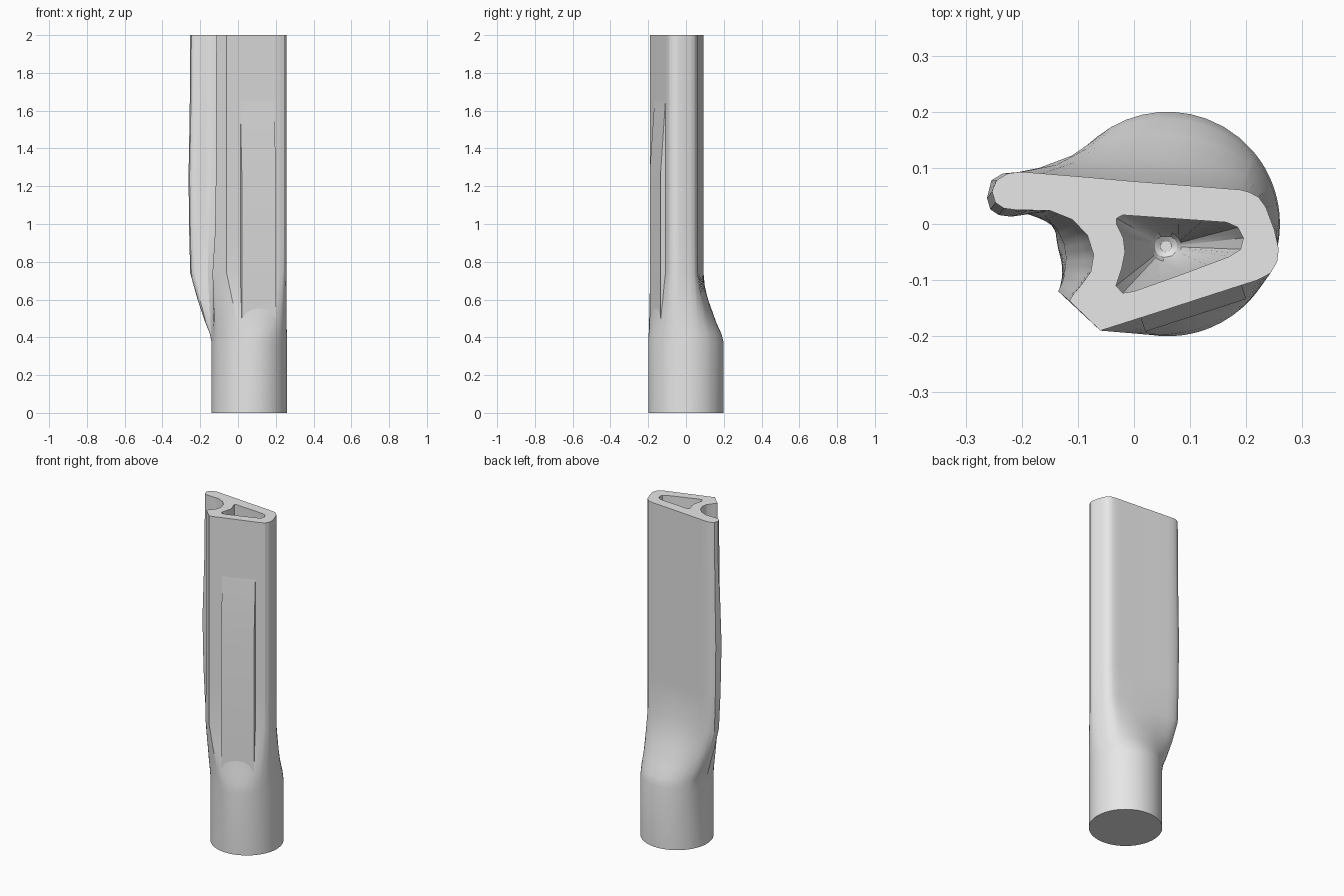
import bpy, bmesh, math
from mathutils import Vector

cube = bpy.data.objects.get("Cube")
if cube:
    bpy.data.objects.remove(cube, do_unlink=True)

grey = bpy.data.materials.new("plain_grey")
grey.use_nodes = True
grey.diffuse_color = (0.8, 0.8, 0.8, 1)
grey.node_tree.nodes["Principled BSDF"].inputs["Base Color"].default_value = (0.8, 0.8, 0.8, 1)


def finish(name, bm, angle):
    bmesh.ops.recalc_face_normals(bm, faces=bm.faces)
    mesh = bpy.data.meshes.new(name)
    bm.to_mesh(mesh)
    bm.free()
    mesh.materials.append(grey)
    ob = bpy.data.objects.new(name, mesh)
    bpy.context.collection.objects.link(ob)
    bpy.ops.object.select_all(action='DESELECT')
    ob.select_set(True)
    bpy.context.view_layer.objects.active = ob
    bpy.ops.object.shade_smooth_by_angle(angle=math.radians(angle))
    return ob


def loft(bm, rings):
    """Skin a stack of rings, returning the rings of vertices."""
    rows = [[bm.verts.new(p) for p in ring] for ring in rings]
    for a, b in zip(rows, rows[1:]):
        for i in range(len(a)):
            j = (i + 1) % len(a)
            bm.faces.new((a[i], a[j], b[j], b[i]))
    return rows


def subdivide(points, n):
    """Add evenly spaced points along each side of a closed outline."""
    out = []
    for i, p in enumerate(points):
        q = points[(i + 1) % len(points)]
        out += [Vector(p).lerp(Vector(q), k / n) for k in range(n)]
    return out


# Outline of the upper blade: x, y and the matching angle on the round base
FRONT = [(-0.06, -0.19, -99), (0.05, -0.155, -82), (0.13, -0.129, -68), (0.22, -0.1, -48)]
NOSE = [(0.243, -0.088, -36), (0.255, -0.068, -25), (0.258, -0.045, -14), (0.25, -0.01, -2),
        (0.235, 0.03, 10), (0.222, 0.048, 20), (0.205, 0.057, 30), (0.19, 0.061, 40)]
BACK = [(0.09, 0.069, 70), (0.0, 0.076, 95), (-0.09, 0.084, 120), (-0.2, 0.093, 145)]
LOBE = [(-0.225, 0.09, 152), (-0.245, 0.078, 160), (-0.253, 0.058, 168),
        (-0.247, 0.038, 174), (-0.232, 0.028, 178), (-0.21, 0.025, 180)]
GROOVE = [(-0.15, 0.024, 183), (-0.11, 0.008, 186), (-0.083, -0.02, 189), (-0.072, -0.055, 192),
          (-0.077, -0.085, 195), (-0.095, -0.11, 199), (-0.108, -0.125, 203), (-0.115, -0.137, 207)]
# The groove becomes shallower toward its lower end
GROOVE_LOW = [(-0.16, 0.015), (-0.137, -0.01), (-0.125, -0.035), (-0.121, -0.06),
              (-0.123, -0.08), (-0.126, -0.1), (-0.132, -0.113), (-0.135, -0.12)]


def section(z, round_mix, groove_mix, bulge):
    lobe = [(x - 0.009 * bulge, y - 0.012 * bulge * (y < 0.07), a) for x, y, a in LOBE]
    groove = [(x + (u - x) * groove_mix, y + (v - y) * groove_mix, a)
              for (x, y, a), (u, v) in zip(GROOVE, GROOVE_LOW)]
    lx, ly, _ = groove[-1]
    bevel = [(lx + (-0.06 - lx) * t, ly + (-0.19 - ly) * t, 207 + 54 * t) for t in (0.33, 0.67)]
    pts = FRONT + NOSE + BACK + lobe + groove + bevel + [(-0.06, -0.19, 261)]
    ring = []
    for p, q in zip(pts, pts[1:]):
        for k in range(3):
            x, y, a = Vector(p).lerp(Vector(q), k / 3)
            a = math.radians(a)
            c = Vector((0.06 + 0.2 * math.cos(a), 0.2 * math.sin(a), z))
            ring.append(Vector((x, y, z)).lerp(c, round_mix))
    return ring


# Handle body: round base blending into the grooved blade
bm = bmesh.new()
outer = loft(bm, [section(*s) for s in (
    (0, 1, 1, 0), (0.37, 1, 1, 0), (0.42, 0.9, 1, 0), (0.48, 0.68, 1, 0), (0.6, 0.33, 1, 0),
    (0.74, 0, 1, 0), (0.95, 0, 0.35, 0.6), (1.25, 0, 0.1, 1), (1.6, 0, 0.03, 0.3), (2, 0, 0, 0))])
bm.faces.new(outer[0])

# Hollow core: rounded triangle that narrows to a small domed tip
CORE = [(-0.02, 0.016), (0.08, 0.009), (0.165, 0.003), (0.185, -0.006), (0.195, -0.025),
        (0.19, -0.045), (0.17, -0.058), (0.09, -0.088), (0.0, -0.12), (-0.02, -0.123),
        (-0.032, -0.11), (-0.022, -0.08), (-0.016, -0.05), (-0.019, -0.025), (-0.031, 0.0),
        (-0.031, 0.01)]
core = subdivide([(x, y, 0) for x, y in CORE], 2)
tip = Vector((0.057, -0.04, 0))


def core_ring(z, radius=None):
    up = Vector((0, 0, z))
    if radius is None:
        return [p + up for p in core]
    return [tip + (p - tip).normalized() * radius + up for p in core]


inner = loft(bm, [core_ring(2), core_ring(0.8), core_ring(0.5, 0.027),
                  core_ring(0.482, 0.02), core_ring(0.475, 0.01)])
bm.faces.new(inner[-1])

# Flat end face around the hollow
rim = []
for row in (outer[-1], inner[0]):
    rim += [bm.edges.get((row[i - 1], row[i])) for i in range(len(row))]
bmesh.ops.triangle_fill(bm, edges=rim, use_beauty=True)
finish("handle_body", bm, 30)

# Raised front pad with a long sloping top
bm = bmesh.new()
out = Vector((0.305, -0.952, 0))
profile = [(-0.02, 0.5), (0.026, 0.5), (0.026, 1.28), (0.0, 1.65), (-0.02, 1.65)]
ends = (Vector((0.012, -0.167, 0)), Vector((0.192, -0.109, 0)))
rows = loft(bm, [[e + out * d + Vector((0, 0, z)) for d, z in profile] for e in ends])
for row in rows:
    bm.faces.new(row)
finish("front_pad", bm, 20)
